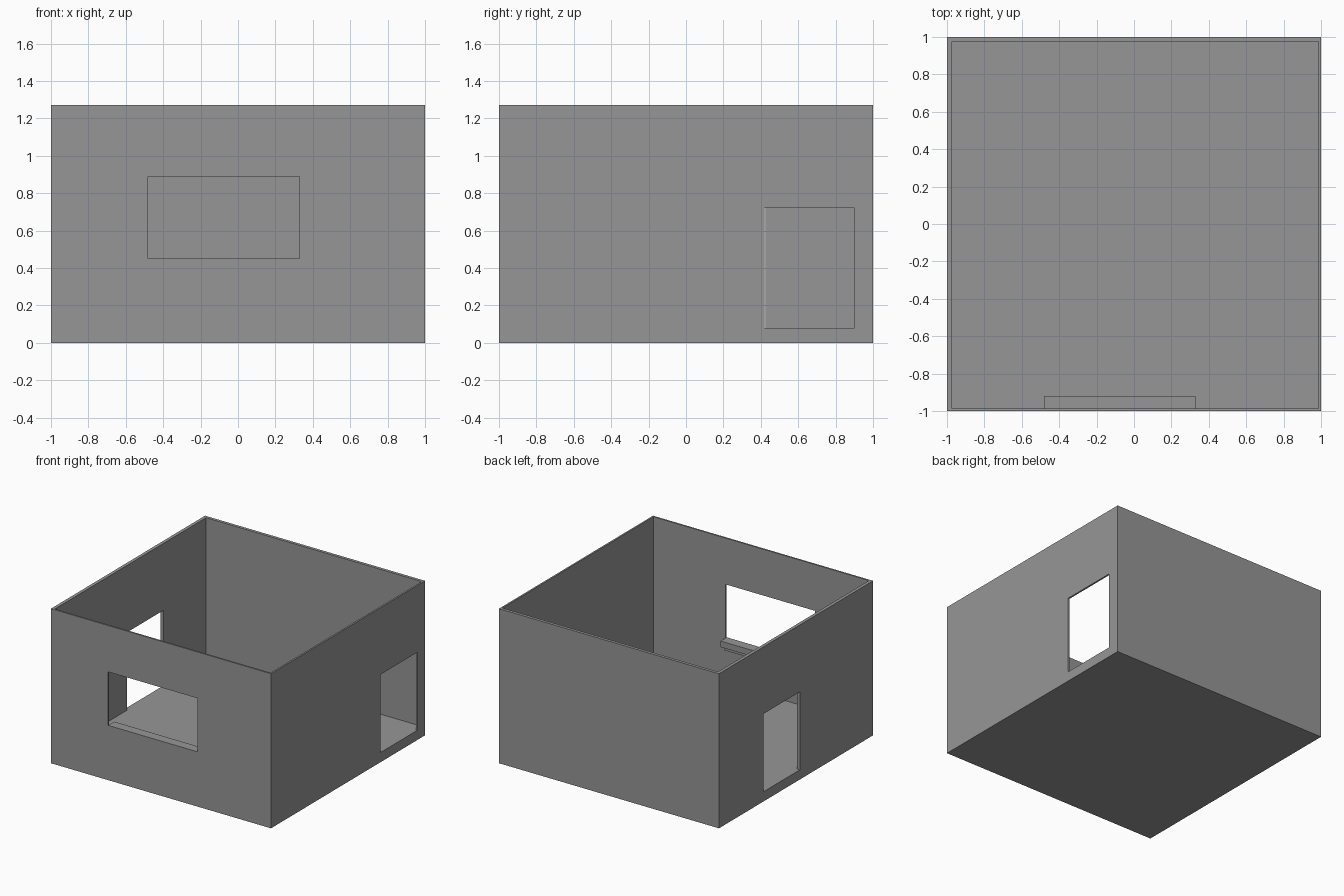
import bpy

if "Cube" in bpy.data.objects:
    bpy.data.objects.remove(bpy.data.objects["Cube"])

H = 1.27            # wall height
FLOOR = 0.08        # floor thickness

grey = bpy.data.materials.new("plain grey")
grey.diffuse_color = (0.305, 0.305, 0.305, 1)
grey.use_nodes = True
grey.node_tree.nodes["Principled BSDF"].inputs["Base Color"].default_value = grey.diffuse_color


def box(name, x, y, z):
    """Box from (min, max) ranges on each axis."""
    bpy.ops.mesh.primitive_cube_add(size=1)
    ob = bpy.context.object
    ob.name = name
    for v in ob.data.vertices:
        v.co = [r[0] + (c + 0.5) * (r[1] - r[0]) for c, r in zip(v.co, (x, y, z))]
    ob.data.materials.append(grey)
    return ob


# Solid block that becomes floor and walls
room = box("room_shell", (-1, 1), (-1, 1), (0, H))

# Hollow interior, front window and the two side doorways
cutters = [
    box("interior_cutter", (-0.973, 0.986), (-0.986, 0.975), (FLOOR, H + 0.2)),
    box("window_cutter", (-0.48, 0.33), (-1.1, -0.9), (0.45, 0.89)),
    box("right_door_cutter", (0.9, 1.1), (0.42, 0.90), (FLOOR, 0.72)),
    box("left_door_cutter", (-1.1, -0.9), (-0.05, 0.425), (FLOOR, 0.72)),
]
for c in cutters:
    mod = room.modifiers.new(c.name, 'BOOLEAN')
    mod.operation = 'DIFFERENCE'
    mod.solver = 'EXACT'
    mod.object = c
    bpy.context.view_layer.objects.active = room
    bpy.ops.object.modifier_apply(modifier=mod.name)
for c in cutters:
    bpy.data.objects.remove(c)

# Inside window ledge with a thin apron under it
box("window_sill", (-0.48, 0.33), (-0.986, -0.92), (0.40, 0.45))
box("sill_apron", (-0.48, 0.33), (-0.986, -0.97), (0.355, 0.40))
